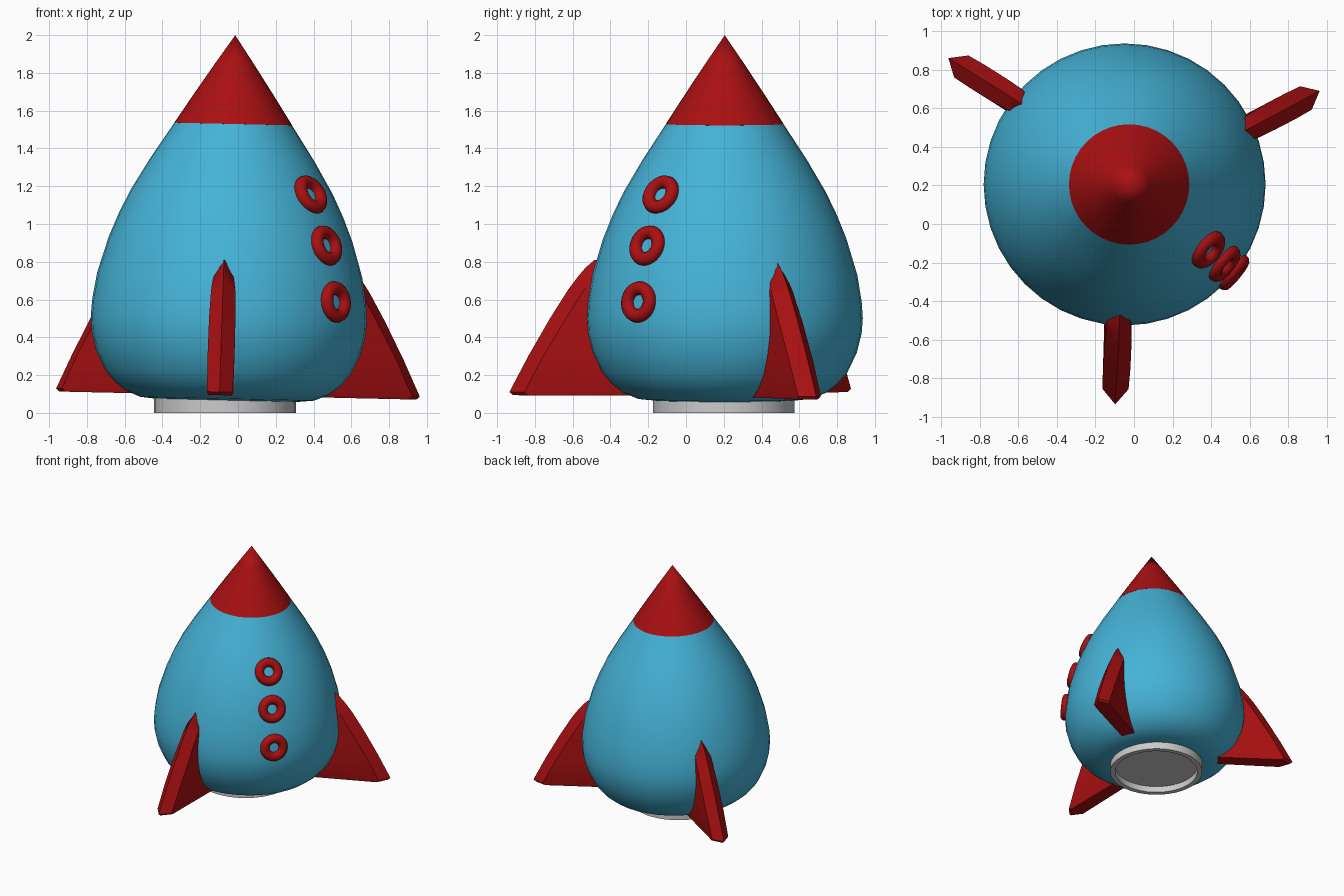
import bpy, bmesh
from math import radians, cos, sin, atan2
from mathutils import Matrix, Vector

if "Cube" in bpy.data.objects:
    bpy.data.objects.remove(bpy.data.objects["Cube"])

SEG = 40
# the ship leans slightly towards +x; the nozzle stands straight
TILT = Matrix.Translation((-0.06, 0.205, 0)) @ Matrix.Rotation(radians(1.3), 4, 'Y')


def material(name, rgb):
    m = bpy.data.materials.new(name)
    m.diffuse_color = (*rgb, 1)
    m.use_nodes = True
    m.node_tree.nodes["Principled BSDF"].inputs["Base Color"].default_value = m.diffuse_color
    return m


BLUE = material("blue_paint", (0.06, 0.45, 0.68))
RED = material("red_paint", (0.4, 0.005, 0.006))


def finish(name, bm, matrix, mat=None, angle=35):
    bmesh.ops.remove_doubles(bm, verts=bm.verts, dist=1e-5)
    bmesh.ops.recalc_face_normals(bm, faces=bm.faces)
    me = bpy.data.meshes.new(name)
    bm.to_mesh(me)
    bm.free()
    me.shade_smooth()
    me.set_sharp_from_angle(angle=radians(angle))
    if mat:
        me.materials.append(mat)
    ob = bpy.data.objects.new(name, me)
    ob.matrix_world = matrix
    bpy.context.collection.objects.link(ob)
    return ob


def lathe(name, profile, matrix, mat=None):
    bm = bmesh.new()
    vs = [bm.verts.new((r, 0, z)) for r, z in profile]
    es = [bm.edges.new(p) for p in zip(vs, vs[1:])]
    bmesh.ops.spin(bm, geom=vs + es, cent=(0, 0, 0), axis=(0, 0, 1),
                   angle=radians(360), steps=SEG, use_duplicate=False)
    return finish(name, bm, matrix, mat)


# egg-shaped hull
HULL = [(0, 0.065), (0.38, 0.067), (0.46, 0.075), (0.54, 0.108), (0.60, 0.155),
        (0.65, 0.215), (0.70, 0.32), (0.725, 0.42), (0.731, 0.50), (0.725, 0.59),
        (0.702, 0.73), (0.645, 0.92), (0.595, 1.045), (0.535, 1.17),
        (0.435, 1.34), (0.311, 1.53)]
lathe("hull", HULL, TILT, BLUE)

# nose cone
lathe("nose_cone", [(0, 1.52), (0.30, 1.528), (0.312, 1.53), (0.21, 1.687),
                    (0.10, 1.853), (0, 2.0)], TILT, RED)

# hollow exhaust nozzle
lathe("nozzle", [(0.375, 0.1), (0.375, 0), (0.335, 0), (0.335, 0.053), (0, 0.053)],
      Matrix.Translation((-0.069, 0.2, 0)))


# fins: rows of z, ridge radius, shoulder radius, half thickness
FIN = [(0.093, 1.12, 1.04, 0.062), (0.11, 1.14, 1.06, 0.068), (0.30, 1.04, 0.96, 0.071),
       (0.50, 0.925, 0.84, 0.07), (0.65, 0.83, 0.745, 0.064), (0.72, 0.778, 0.70, 0.053),
       (0.77, 0.735, 0.67, 0.032), (0.81, 0.688, 0.64, 0.008)]


def fin(name, tip, angle):
    bm = bmesh.new()
    rows = []
    for z, ridge, shoulder, t in FIN:
        section = [(0.5, t * 0.9), (shoulder, t), (ridge, 0), (shoulder, -t), (0.5, -t * 0.9)]
        rows.append([bm.verts.new((r, w, z)) for r, w in section])
    for a, b in zip(rows, rows[1:]):
        for i in range(5):
            j = (i + 1) % 5
            bm.faces.new((a[i], a[j], b[j], b[i]))
    bm.faces.new(rows[0])
    bm.faces.new(rows[-1])
    a = radians(angle)
    base = Vector((tip[0] - 1.14 * cos(a) + 0.06, tip[1] - 1.14 * sin(a) - 0.205, 0))
    finish(name, bm, TILT @ Matrix.Translation(base) @ Matrix.Rotation(a, 4, 'Z'), RED)


fin("front_fin", (-0.10, -0.935), -91)
fin("right_fin", (0.96, 0.69), 27)
fin("left_fin", (-0.965, 0.86), 147)


# porthole rings lying on the hull surface
def hull_at(z):
    for (r0, z0), (r1, z1) in zip(HULL, HULL[1:]):
        if z0 <= z <= z1:
            return r0 + (r1 - r0) * (z - z0) / (z1 - z0)


def torus(name, major, minor, matrix, mat, n=32, m=12):
    bm = bmesh.new()
    ring = [[bm.verts.new(((major + minor * cos(v)) * cos(u),
                           (major + minor * cos(v)) * sin(u), minor * sin(v)))
             for v in (radians(360 * j / m) for j in range(m))]
            for u in (radians(360 * i / n) for i in range(n))]
    for i in range(n):
        a, b = ring[i], ring[(i + 1) % n]
        for j in range(m):
            k = (j + 1) % m
            bm.faces.new((a[j], b[j], b[k], a[k]))
    finish(name, bm, matrix, mat, 60)


for name, z in (("lower", 0.60), ("middle", 0.897), ("upper", 1.165)):
    slope = (hull_at(z + 0.07) - hull_at(z - 0.07)) / 0.14
    lean = atan2(1, -slope)
    place = (TILT @ Matrix.Rotation(radians(-39), 4, 'Z')
             @ Matrix.Translation((hull_at(z), 0, z)) @ Matrix.Rotation(lean, 4, 'Y'))
    torus(name + "_porthole_ring", 0.074, 0.036, place, RED)
